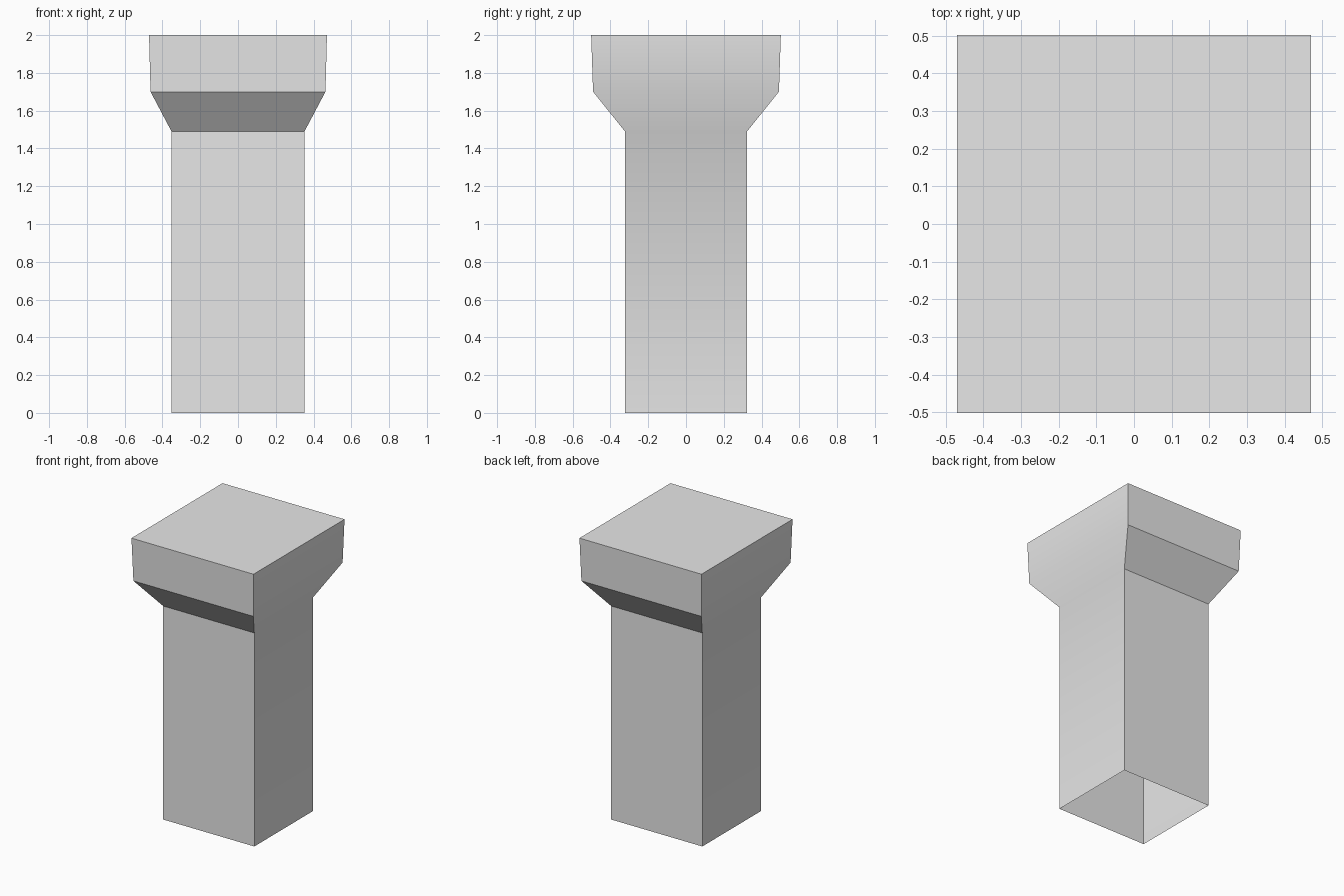
import bpy
import bmesh
import math

cube = bpy.data.objects.get("Cube")
if cube:
    bpy.data.objects.remove(cube, do_unlink=True)

# Plain grey for the whole pillar
grey = bpy.data.materials.new("light_grey")
grey.use_nodes = True
colour = (0.8, 0.8, 0.8, 1.0)
grey.diffuse_color = colour
grey.node_tree.nodes["Principled BSDF"].inputs["Base Color"].default_value = colour

# Half width, half depth and height of each ring, from foot to top
rings = [
    (0.352, 0.323, 0.0),
    (0.352, 0.323, 1.49),
    (0.463, 0.492, 1.70),
    (0.471, 0.502, 2.0),
]

# Shaft, flared neck and head as one shell, open at the foot
bm = bmesh.new()
loops = []
for hx, hy, z in rings:
    corners = [(-hx, -hy), (hx, -hy), (hx, hy), (-hx, hy)]
    loops.append([bm.verts.new((x, y, z)) for x, y in corners])
for low, high in zip(loops, loops[1:]):
    for i in range(4):
        j = (i + 1) % 4
        bm.faces.new((low[i], low[j], high[j], high[i]))
bm.faces.new(loops[-1])

mesh = bpy.data.meshes.new("pillar")
bm.to_mesh(mesh)
bm.free()
mesh.materials.append(grey)
pillar = bpy.data.objects.new("pillar", mesh)
bpy.context.collection.objects.link(pillar)

# Soft bends on the sides, sharp bends on the front and back
bpy.ops.object.select_all(action="DESELECT")
pillar.select_set(True)
bpy.context.view_layer.objects.active = pillar
bpy.ops.object.shade_smooth_by_angle(angle=math.radians(30))
